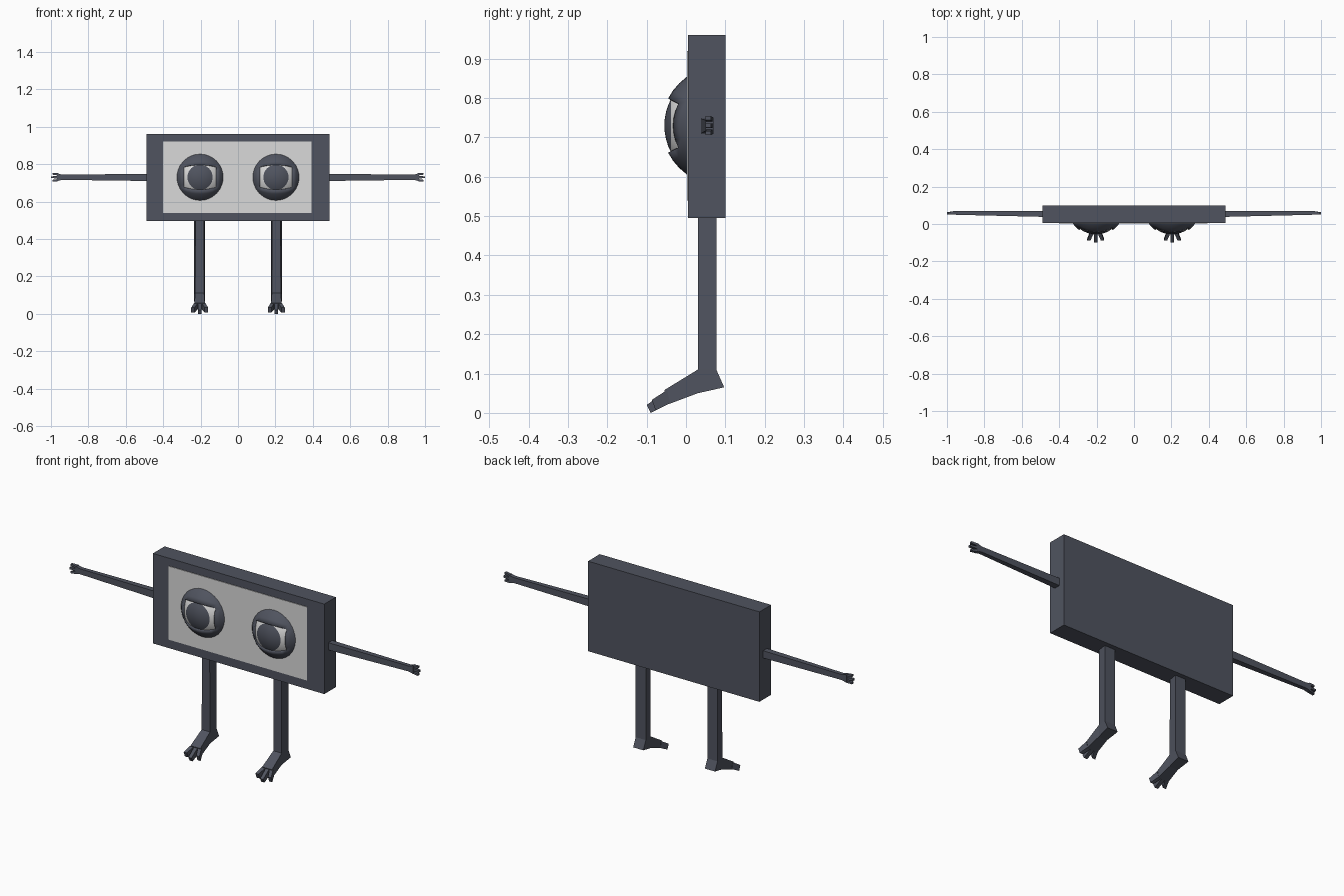
import bpy, bmesh, math
from mathutils import Matrix, Vector

if "Cube" in bpy.data.objects:
    bpy.data.objects.remove(bpy.data.objects["Cube"])


def material(name, rgb):
    m = bpy.data.materials.new(name)
    m.diffuse_color = (*rgb, 1)
    m.use_nodes = True
    m.node_tree.nodes["Principled BSDF"].inputs["Base Color"].default_value = m.diffuse_color
    return m


DARK = material("dark slate", (0.08, 0.088, 0.115))
LIGHT = material("light grey", (0.7, 0.7, 0.7))


def finish(name, bm, *mats):
    bmesh.ops.recalc_face_normals(bm, faces=bm.faces)
    me = bpy.data.meshes.new(name)
    bm.to_mesh(me)
    bm.free()
    ob = bpy.data.objects.new(name, me)
    bpy.context.collection.objects.link(ob)
    for m in mats:
        me.materials.append(m)
    return ob


def smooth(ob):
    bpy.ops.object.select_all(action='DESELECT')
    ob.select_set(True)
    bpy.context.view_layer.objects.active = ob
    bpy.ops.object.shade_smooth_by_angle(angle=math.radians(35))


def box(name, lo, hi, mat):
    bm = bmesh.new()
    bmesh.ops.create_cube(bm, size=1)
    for v in bm.verts:
        v.co = [l + (c + 0.5) * (h - l) for c, l, h in zip(v.co, lo, hi)]
    return finish(name, bm, mat)


def loft(bm, rings):
    """Closed tube through four-sided rings."""
    rs = [[bm.verts.new(p) for p in r] for r in rings]
    for a, b in zip(rs, rs[1:]):
        for i in range(4):
            j = (i + 1) % 4
            bm.faces.new((a[i], a[j], b[j], b[i]))
    bm.faces.new(rs[0])
    bm.faces.new(rs[-1])


def arm_ring(x, y0, y1, z0, z1):
    return [(x, y0, z0), (x, y1, z0), (x, y1, z1), (x, y0, z1)]


def leg_ring(xc, y0, z0, w0, y1, z1, w1):
    return [(xc - w0, y0, z0), (xc + w0, y0, z0), (xc + w1, y1, z1), (xc - w1, y1, z1)]


# body slab and face panel
box("body", (-0.49, 0.005, 0.495), (0.49, 0.1, 0.96), DARK)
box("face_panel", (-0.4, 0.002, 0.54), (0.392, 0.008, 0.92), LIGHT)

for side, s in (("left", -1), ("right", 1)):
    flip = Matrix.Diagonal((s, 1, 1, 1))
    centre = Vector((s * 0.203, 0.09, 0.73))

    # eyeball with a dark iris around its front pole
    bm = bmesh.new()
    bmesh.ops.create_uvsphere(bm, u_segments=32, v_segments=26, radius=0.145,
                              matrix=Matrix.Rotation(math.pi / 2, 4, 'X'))
    for f in bm.faces:
        ang = f.calc_center_median().angle(Vector((0, -1, 0)))
        f.material_index = 1 if ang < math.radians(27.7) else 0
    bmesh.ops.bisect_plane(bm, geom=bm.verts[:] + bm.edges[:] + bm.faces[:],
                           plane_co=(0, -0.06, 0), plane_no=(0, 1, 0), clear_outer=True)
    bmesh.ops.translate(bm, verts=bm.verts, vec=centre)
    smooth(finish(side + "_eyeball", bm, LIGHT, DARK))

    # eyelids: spherical shell with a wide opening hinged about x
    bm = bmesh.new()
    bmesh.ops.create_uvsphere(bm, u_segments=40, v_segments=20, radius=0.152,
                              matrix=Matrix.Rotation(math.pi / 2, 4, 'Y'))
    hole = []
    for f in bm.faces:
        c = f.calc_center_median()
        if c.y < 0 and abs(math.atan2(c.z, -c.y)) < math.radians(27) and abs(c.x) < 0.089:
            hole.append(f)
    bmesh.ops.delete(bm, geom=hole, context='FACES')
    bmesh.ops.bisect_plane(bm, geom=bm.verts[:] + bm.edges[:] + bm.faces[:],
                           plane_co=(0, -0.07, 0), plane_no=(0, 1, 0), clear_outer=True)
    bmesh.ops.translate(bm, verts=bm.verts, vec=centre)
    lids = finish(side + "_eyelids", bm, DARK)
    mod = lids.modifiers.new("thickness", 'SOLIDIFY')
    mod.thickness = 0.012
    mod.offset = -1
    smooth(lids)

    # arm, palm and three fingers
    bm = bmesh.new()
    loft(bm, [arm_ring(0.48, 0.038, 0.07, 0.71, 0.748),
              arm_ring(0.94, 0.049, 0.069, 0.716, 0.744),
              arm_ring(0.967, 0.05, 0.07, 0.709, 0.751)])
    for z, tip, x in ((0.715, 0.711, 0.993), (0.73, 0.73, 1.0), (0.745, 0.749, 0.993)):
        loft(bm, [arm_ring(0.96, 0.052, 0.069, z - 0.006, z + 0.006),
                  arm_ring(x, 0.05, 0.063, tip - 0.005, tip + 0.005)])
    bm.transform(flip)
    finish(side + "_arm", bm, DARK)

    # leg, heel, foot and three toes
    bm = bmesh.new()
    c = 0.205
    loft(bm, [leg_ring(c, 0.03, 0.5, 0.022, 0.077, 0.5, 0.029),
              leg_ring(c, 0.03, 0.11, 0.024, 0.077, 0.11, 0.029),
              leg_ring(c, 0.03, 0.05, 0.024, 0.097, 0.065, 0.029)])
    loft(bm, [leg_ring(c, 0.03, 0.05, 0.024, 0.03, 0.11, 0.024),
              leg_ring(c, -0.045, 0.022, 0.03, -0.055, 0.058, 0.028)])
    for dx, tip, y in ((-0.02, -0.036, 0.013), (0, 0, 0), (0.02, 0.036, 0.013)):
        loft(bm, [leg_ring(c + dx, -0.04, 0.025, 0.01, -0.048, 0.058, 0.01),
                  leg_ring(c + tip, -0.09 + y, y / 2, 0.009, -0.1 + y, 0.02 + y, 0.009)])
    bm.transform(flip)
    finish(side + "_leg", bm, DARK)
